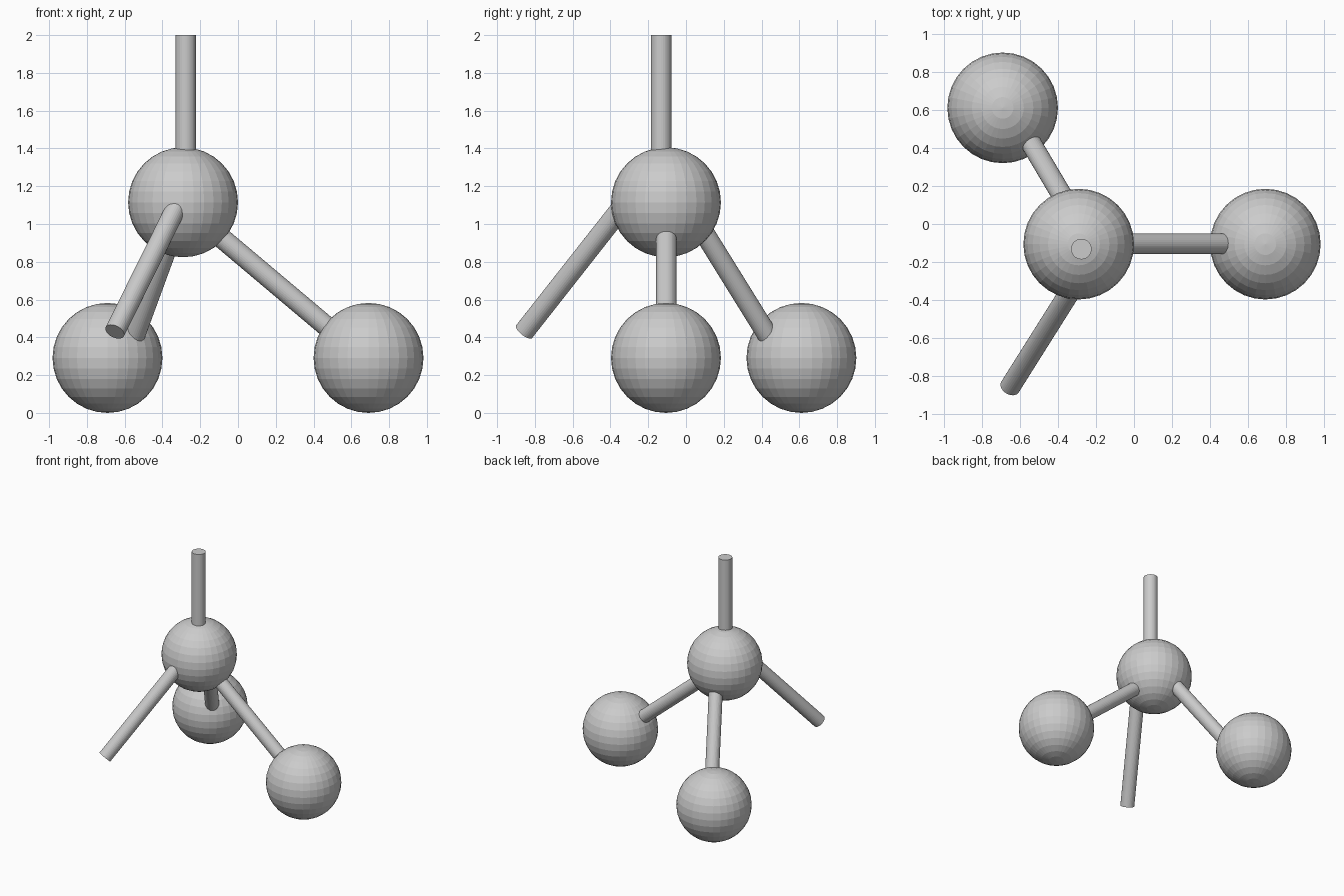
import bpy
from mathutils import Vector

if "Cube" in bpy.data.objects:
    bpy.data.objects.remove(bpy.data.objects["Cube"])

BALL_R = 0.291
ROD_R = 0.054


def ball(name, loc):
    bpy.ops.mesh.primitive_uv_sphere_add(segments=32, ring_count=16, radius=BALL_R, location=loc)
    bpy.context.object.name = name


def rod(name, start, end):
    a, b = Vector(start), Vector(end)
    bpy.ops.mesh.primitive_cylinder_add(vertices=32, radius=ROD_R, depth=(b - a).length,
                                        location=(a + b) / 2)
    o = bpy.context.object
    o.name = name
    o.rotation_euler = (b - a).to_track_quat('Z', 'Y').to_euler()


# Balls: one hub and two outer balls
ball("hub_ball", (-0.291, -0.106, 1.115))
ball("right_ball", (0.691, -0.106, 0.291))
ball("back_left_ball", (-0.691, 0.611, 0.291))

# Rods: the inner ends are buried in the hub
rod("top_rod", (-0.277, -0.132, 1.30), (-0.277, -0.132, 2.0))
rod("right_rod", (-0.20, -0.104, 1.021), (0.56, -0.104, 0.381))
rod("back_left_rod", (-0.311, 0.036, 1.05), (-0.561, 0.458, 0.37))
rod("front_left_rod", (-0.32, -0.33, 1.10), (-0.652, -0.857, 0.43))
